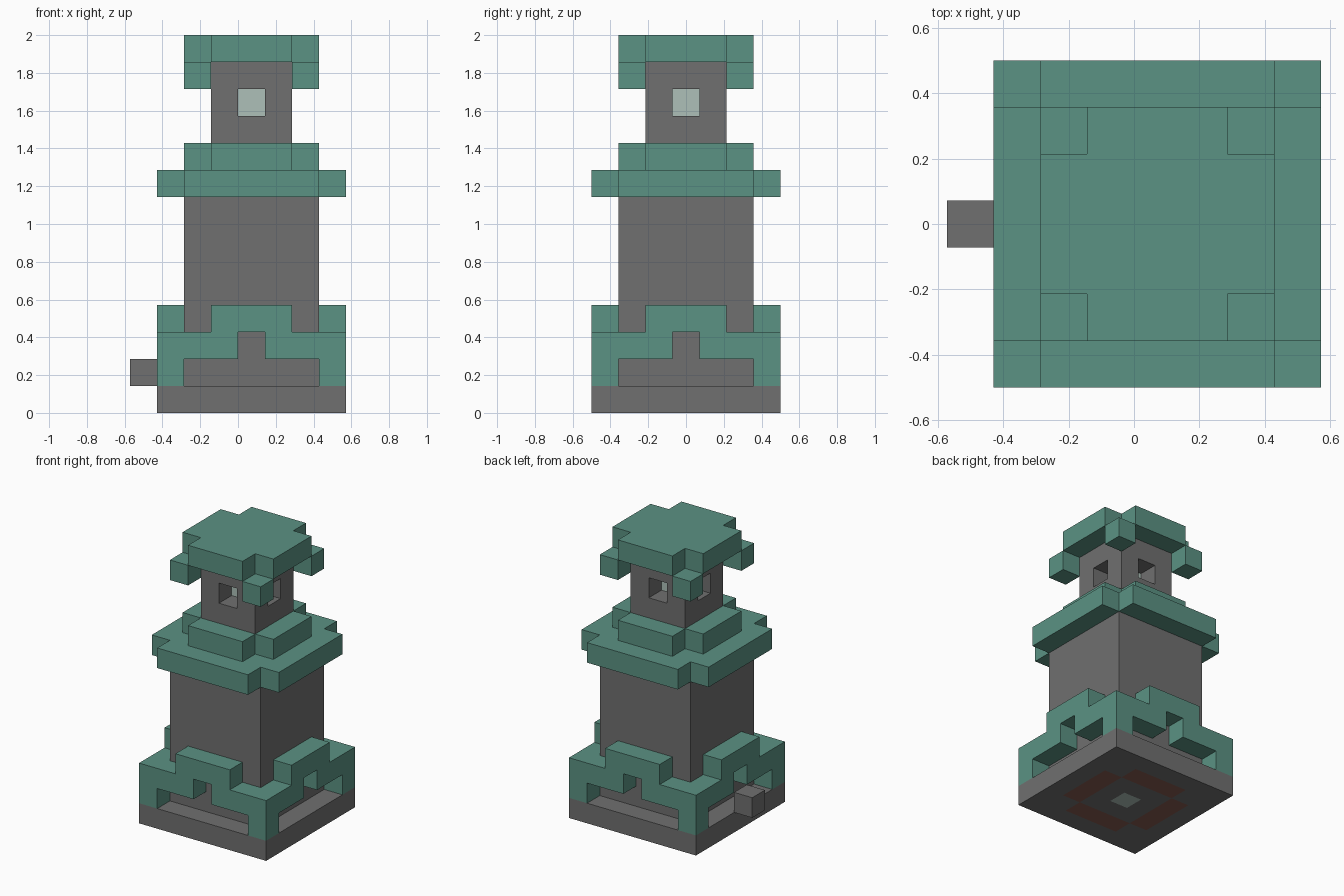
import bpy
import bmesh
from math import pi
from mathutils import Matrix

old = bpy.data.objects.get("Cube")
if old:
    bpy.data.objects.remove(old, do_unlink=True)

# All parts are laid out in whole blocks around the tower axis, then scaled
BLOCK = 1 / 7
PLACE = Matrix.Translation((BLOCK / 2, 0, 0)) @ Matrix.Scale(BLOCK, 4)


def linear(c):
    c /= 255
    return c / 12.92 if c <= 0.04045 else ((c + 0.055) / 1.055) ** 2.4


def material(name, *rgb):
    mat = bpy.data.materials.new(name)
    mat.use_nodes = True
    colour = [linear(c) for c in rgb] + [1]
    mat.diffuse_color = colour
    shader = next(n for n in mat.node_tree.nodes if n.type == 'BSDF_PRINCIPLED')
    shader.inputs["Base Color"].default_value = colour
    return mat


stone = material("grey stone", 112, 112, 112)
patina = material("green patina", 91, 146, 131)
glow = material("pale glow", 173, 192, 184)
clay = material("brown clay", 133, 90, 79)


def finish(name, bm, *mats):
    bmesh.ops.recalc_face_normals(bm, faces=bm.faces[:])
    bm.transform(PLACE)
    mesh = bpy.data.meshes.new(name)
    bm.to_mesh(mesh)
    bm.free()
    for mat in mats:
        mesh.materials.append(mat)
    obj = bpy.data.objects.new(name, mesh)
    bpy.context.collection.objects.link(obj)
    return obj


def add_box(bm, x, y, z, width, height):
    """Square block standing on height z, centred on x and y."""
    m = Matrix.Translation((x, y, z + height / 2)) @ Matrix.Diagonal((width, width, height, 1))
    bmesh.ops.create_cube(bm, size=1, matrix=m)


def box(name, mat, x, y, z, width, height):
    bm = bmesh.new()
    add_box(bm, x, y, z, width, height)
    return finish(name, bm, mat)


def add_prism(bm, start, end):
    """Solid between two matching outlines."""
    a = [bm.verts.new(p) for p in start]
    b = [bm.verts.new(p) for p in end]
    bm.faces.new(a)
    bm.faces.new(b[::-1])
    for i in range(len(a)):
        j = (i + 1) % len(a)
        bm.faces.new((a[j], a[i], b[i], b[j]))


def cross_slab(name, mat, outer, inner, z):
    """One-block-high square slab with notched corners."""
    quarter = [(outer, -inner), (outer, inner), (inner, inner)]
    outline = []
    for turn in range(4):
        outline += quarter
        quarter = [(-y, x) for x, y in quarter]
    bm = bmesh.new()
    add_prism(bm, [(x, y, z) for x, y in outline], [(x, y, z + 1) for x, y in outline])
    return finish(name, bm, mat)


# Base plinth, with a brown ring and pale centre set into the underside
bm = bmesh.new()
add_box(bm, 0, 0, 0, 7, 1)
for k in range(6):
    cut = k - 2.5
    for point, normal in (((cut, 0, 0), (1, 0, 0)), ((0, cut, 0), (0, 1, 0))):
        bmesh.ops.bisect_plane(bm, geom=bm.verts[:] + bm.edges[:] + bm.faces[:],
                               plane_co=point, plane_no=normal)
bm.normal_update()
for face in bm.faces:
    if face.normal.z < -0.5:
        centre = face.calc_center_median()
        near, far = sorted((round(abs(centre.x)), round(abs(centre.y))))
        if far == 0:
            face.material_index = 1
        elif far == 2 and near < 2:
            face.material_index = 2
finish("base_plinth", bm, stone, glow, clay)

# Main shaft and the small stub at its side
box("main_shaft", stone, 0, 0, 1, 5, 7)
box("side_stub", stone, -4, 0, 1, 1, 1)

# Stepped arches: each owns one corner post and meets the next arch
arch = [(-3.5, 1), (-3.5, 3), (-1.5, 3), (-1.5, 4), (1.5, 4), (1.5, 3), (2.5, 3),
        (2.5, 2), (0.5, 2), (0.5, 3), (-0.5, 3), (-0.5, 2), (-2.5, 2), (-2.5, 1)]
for turn, side in enumerate(("front", "left", "back", "right")):
    bm = bmesh.new()
    add_prism(bm, [(x, -3.5, z) for x, z in arch], [(x, -2.5, z) for x, z in arch])
    bm.transform(Matrix.Rotation(turn * pi / 2, 4, 'Z'))
    finish(side + "_arch", bm, patina)

# Two-step cornice
cross_slab("lower_cornice", patina, 3.5, 2.5, 8)
cross_slab("upper_cornice", patina, 2.5, 1.5, 9)

# Lantern room with a window on each side
room = box("lantern_room", stone, 0, 0, 10, 3, 3)
cutter = cross_slab("window_cutter", stone, 1.7, 0.5, 11)
cutter.hide_render = True
cutter.hide_viewport = True
cutter.display_type = 'WIRE'
windows = room.modifiers.new("windows", 'BOOLEAN')
windows.operation = 'DIFFERENCE'
windows.solver = 'EXACT'
windows.object = cutter
box("lamp", glow, 0, 0, 11, 1, 1)

# Roof with hanging corner blocks
cross_slab("roof", patina, 2.5, 1.5, 13)
bm = bmesh.new()
for x in (-2, 2):
    for y in (-2, 2):
        add_box(bm, x, y, 12, 1, 1)
finish("roof_corner_blocks", bm, patina)
